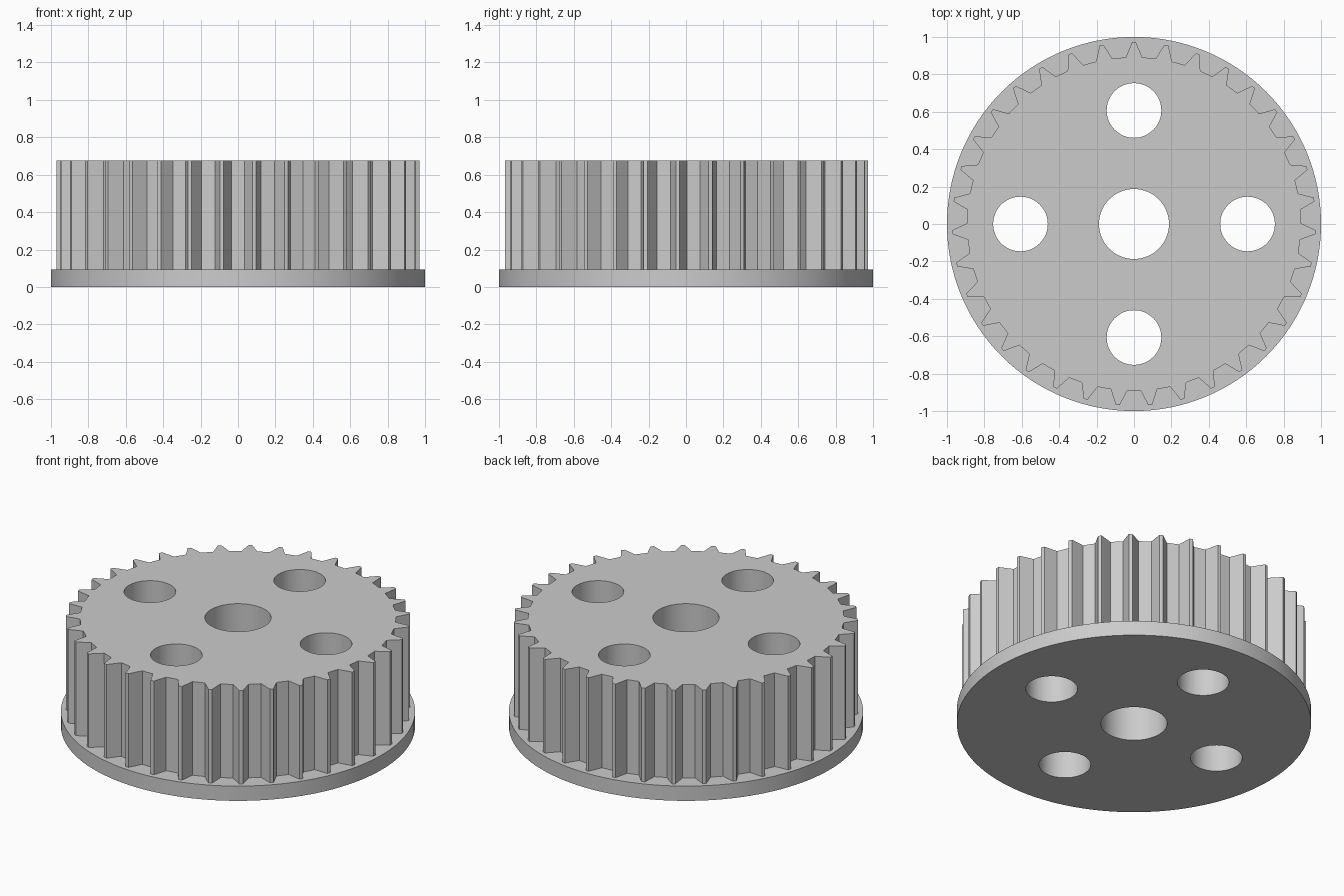
import bpy, bmesh, math

cube = bpy.data.objects.get("Cube")
if cube:
    bpy.data.objects.remove(cube)

TEETH = 35
TIP_R, ROOT_R, FLANGE_R = 0.972, 0.892, 1.0
FLANGE_TOP, TOP = 0.092, 0.675
BORE_R, HOLE_R, HOLE_DIST = 0.187, 0.146, 0.607

steel = bpy.data.materials.new("grey_steel")
steel.use_nodes = True
colour = (0.6, 0.6, 0.6, 1)
steel.diffuse_color = colour
steel.node_tree.nodes["Principled BSDF"].inputs["Base Color"].default_value = colour


def circle(r, cx=0, cy=0, n=64):
    return [(cx + r * math.cos(math.tau * i / n), cy + r * math.sin(math.tau * i / n))
            for i in range(n)]


def toothed_outline():
    """Trapezoid teeth with narrow tips and flat valleys, one tip pointing back."""
    pitch = math.tau / TEETH
    tip, root = math.radians(0.6), pitch / 2 - math.radians(2.3)
    points = []
    for k in range(TEETH):
        mid = math.pi / 2 + k * pitch
        for offset, r in ((-root, ROOT_R), (-tip, TIP_R), (tip, TIP_R), (root, ROOT_R)):
            points.append((r * math.cos(mid + offset), r * math.sin(mid + offset)))
    return points


bm = bmesh.new()


def loop(points, z):
    verts = [bm.verts.new((x, y, z)) for x, y in points]
    return [bm.edges.new((v, verts[(i + 1) % len(verts)])) for i, v in enumerate(verts)]


def wall(points, z0, z1):
    """Vertical wall along a closed outline; returns its lower and upper edges."""
    low, high = loop(points, z0), loop(points, z1)
    for a, b in zip(low, high):
        bm.faces.new((a.verts[0], a.verts[1], b.verts[1], b.verts[0]))
    return low, high


def cap(edges):
    bmesh.ops.triangle_fill(bm, use_beauty=True, edges=edges, normal=(0, 0, 1))


# Flange rim, toothed drum, and the bore with four lightening holes
rim_low, rim_high = wall(circle(FLANGE_R, n=128), 0, FLANGE_TOP)
drum_low, drum_high = wall(toothed_outline(), FLANGE_TOP, TOP)
bottom, top = list(rim_low), list(drum_high)
holes = [circle(BORE_R)]
for x, y in ((1, 0), (0, 1), (-1, 0), (0, -1)):
    holes.append(circle(HOLE_R, HOLE_DIST * x, HOLE_DIST * y))
for hole in holes:
    low, high = wall(hole, 0, TOP)
    bottom += low
    top += high

# Underside, flange ledge and top face
cap(bottom)
cap(rim_high + drum_low)
cap(top)
bmesh.ops.recalc_face_normals(bm, faces=bm.faces)

mesh = bpy.data.meshes.new("toothed_pulley")
bm.to_mesh(mesh)
bm.free()
mesh.materials.append(steel)
pulley = bpy.data.objects.new("toothed_pulley", mesh)
bpy.context.collection.objects.link(pulley)

# Smooth round walls, crisp teeth and rims
bpy.ops.object.select_all(action='DESELECT')
pulley.select_set(True)
bpy.context.view_layer.objects.active = pulley
bpy.ops.object.shade_smooth_by_angle(angle=math.radians(25))
